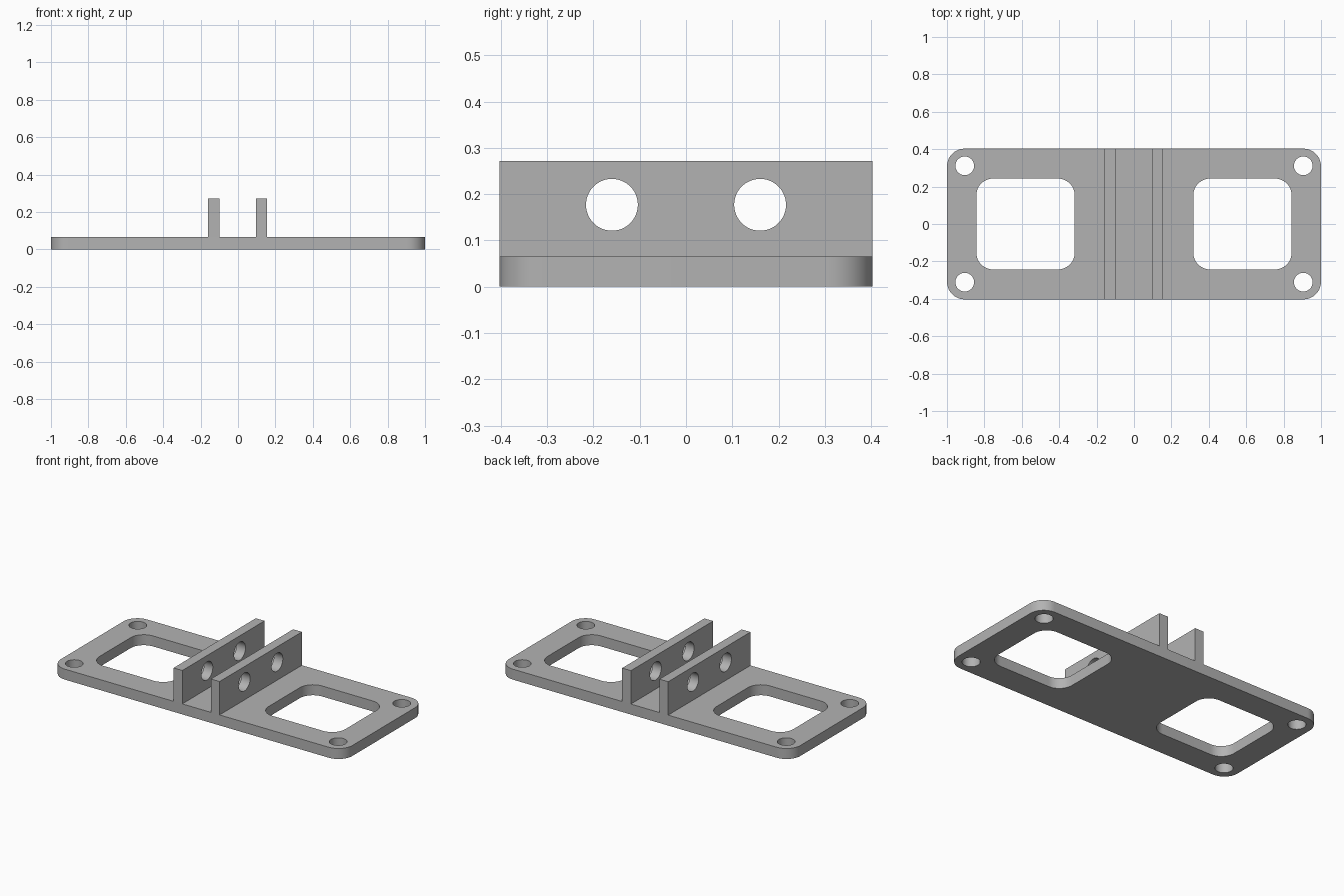
import bpy, math
from mathutils import Matrix, Vector

if "Cube" in bpy.data.objects:
    bpy.data.objects.remove(bpy.data.objects["Cube"])

grey = bpy.data.materials.new("light grey")
grey.diffuse_color = (0.45, 0.45, 0.45, 1)
grey.use_nodes = True
grey.node_tree.nodes["Principled BSDF"].inputs["Base Color"].default_value = grey.diffuse_color


def rounded_rect(cx, cy, hx, hy, r, steps=12):
    """Outline of a rectangle with rounded corners."""
    pts = []
    for k, (sx, sy) in enumerate([(1, 1), (-1, 1), (-1, -1), (1, -1)]):
        for i in range(steps + 1):
            a = math.pi / 2 * (k + i / steps)
            pts.append((cx + sx * (hx - r) + r * math.cos(a),
                        cy + sy * (hy - r) + r * math.sin(a)))
    return pts


def circle(cx, cy, r, n=48):
    return [(cx + r * math.cos(2 * math.pi * i / n),
             cy + r * math.sin(2 * math.pi * i / n)) for i in range(n)]


def slab(name, outlines, thickness, matrix):
    """Extrude the first outline, with the others as through holes."""
    curve = bpy.data.curves.new(name, 'CURVE')
    curve.dimensions = '2D'
    curve.fill_mode = 'BOTH'
    curve.extrude = thickness / 2
    for pts in outlines:
        s = curve.splines.new('POLY')
        s.points.add(len(pts) - 1)
        for p, (x, y) in zip(s.points, pts):
            p.co = (x, y, 0, 1)
        s.use_cyclic_u = True
    obj = bpy.data.objects.new(name, curve)
    bpy.context.collection.objects.link(obj)
    bpy.ops.object.select_all(action='DESELECT')
    obj.select_set(True)
    bpy.context.view_layer.objects.active = obj
    bpy.ops.object.convert(target='MESH')
    obj = bpy.context.object
    obj.data.transform(matrix)
    # weld the caps to the walls
    bpy.ops.object.mode_set(mode='EDIT')
    bpy.ops.mesh.select_all(action='SELECT')
    bpy.ops.mesh.remove_doubles(threshold=0.0001)
    bpy.ops.mesh.normals_make_consistent(inside=False)
    bpy.ops.object.mode_set(mode='OBJECT')
    bpy.ops.object.shade_smooth_by_angle(angle=math.radians(30))
    obj.data.materials.clear()
    obj.data.materials.append(grey)
    return obj


T, HY, TOP = 0.065, 0.403, 0.272

# base plate with two windows and four bolt holes
shapes = [rounded_rect(0, 0, 1, HY, 0.095)]
for sx in (-1, 1):
    shapes.append(rounded_rect(sx * 0.58, 0, 0.263, 0.243, 0.09))
    for sy in (-1, 1):
        shapes.append(circle(sx * 0.905, sy * 0.311, 0.05))
slab("base_plate", shapes, T, Matrix.Translation((0, 0, T / 2)))

# two upright lugs, each with a pair of pin holes
upright = Matrix(((0, 0, 1, 0), (1, 0, 0, 0), (0, 1, 0, 0), (0, 0, 0, 1)))
side = [(-HY, T), (HY, T), (HY, TOP), (-HY, TOP)]
for name, x in (("left_lug", -0.13), ("right_lug", 0.126)):
    slab(name, [side, circle(-0.16, 0.177, 0.056), circle(0.16, 0.177, 0.056)],
         0.06, Matrix.Translation((x, 0, 0)) @ upright)
